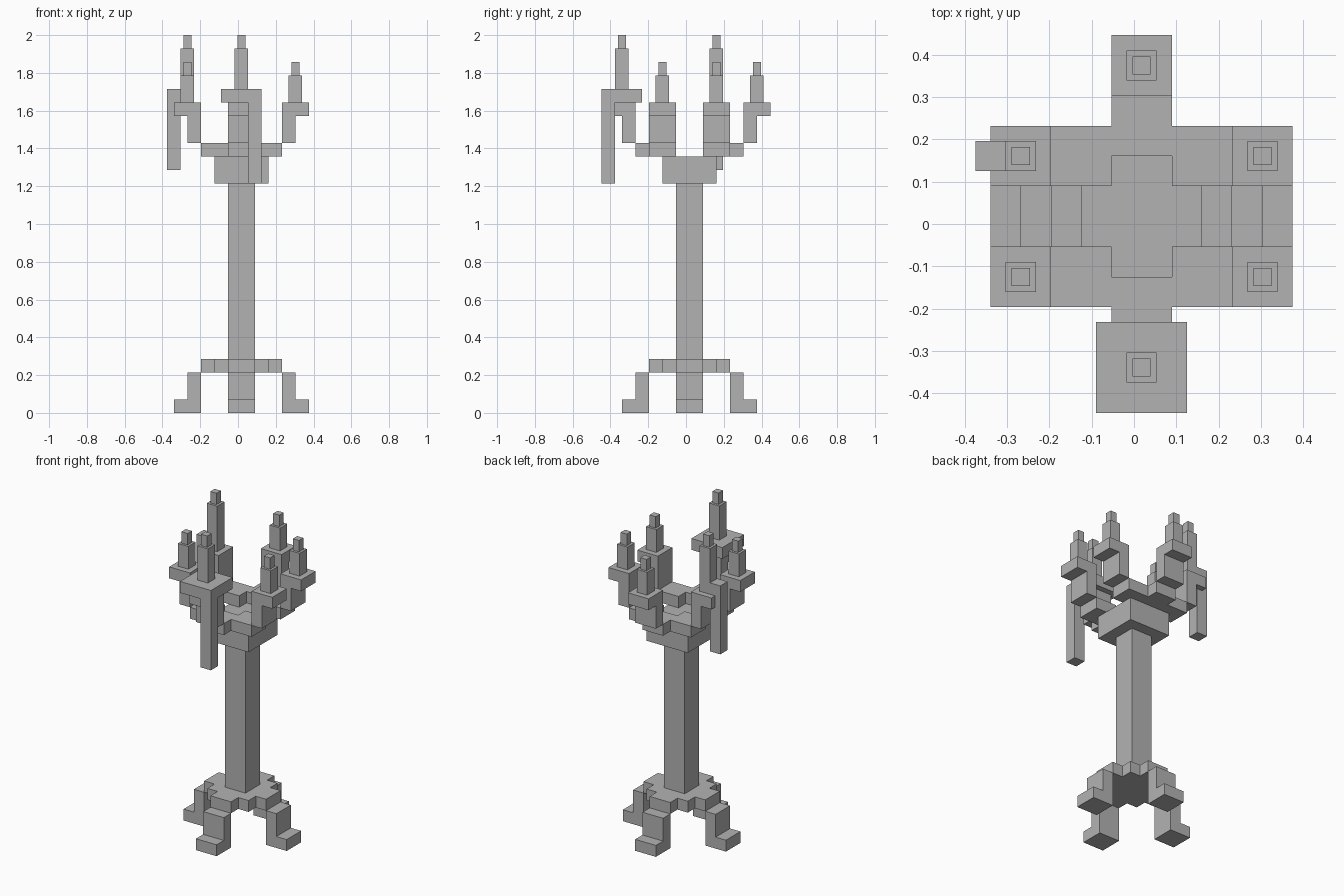
import bpy
import bmesh
from mathutils import Vector

if "Cube" in bpy.data.objects:
    bpy.data.objects.remove(bpy.data.objects["Cube"], do_unlink=True)

U = 1 / 14        # block size
OFFSET = 0.25     # stem axis offset in blocks, from the one-sided wax drips

metal = bpy.data.materials.new("plain grey")
metal.use_nodes = True
GREY = (0.45, 0.45, 0.45, 1)
metal.diffuse_color = GREY
metal.node_tree.nodes["Principled BSDF"].inputs["Base Color"].default_value = GREY


def blocks(name, boxes):
    """One object from boxes given as (x range, y range, z range) in blocks."""
    bm = bmesh.new()
    for ranges in boxes:
        lo = Vector([min(r) for r in ranges])
        hi = Vector([max(r) for r in ranges])
        mid, size = (lo + hi) / 2, hi - lo
        for v in bmesh.ops.create_cube(bm, size=1)["verts"]:
            v.co = Vector([(m + s * c) * U for m, s, c in zip(mid, size, v.co)])
    mesh = bpy.data.meshes.new(name)
    bm.to_mesh(mesh)
    bm.free()
    mesh.materials.append(metal)
    obj = bpy.data.objects.new(name, mesh)
    obj.location = (OFFSET * U, OFFSET * U, 0)
    bpy.context.collection.objects.link(obj)
    return obj


def around(x, half):
    return (x - half, x + half)


def candle(name, x, y, base, height):
    top = base + height
    blocks(name, [(around(x, 0.5), around(y, 0.5), (base, top))])
    blocks(name + "_wick", [(around(x, 0.3), around(y, 0.3), (top, top + 1))])


# Stepped base plate and stem
blocks("base_plate", [((-n, n), (n - 4, 4 - n), (3, 4)) for n in (1, 2, 3)])
blocks("stem", [((-1, 1), (-1, 1), (4, 17))])

# Four feet
for side, s in (("left", 1), ("right", -1)):
    blocks(side + "_foot", [((3 * s, 4 * s), (-1, 1), (0, 3)),
                            ((4 * s, 5 * s), (-1, 1), (0, 1))])
for side, s in (("back", 1), ("front", -1)):
    blocks(side + "_foot", [((-1, 1), (3 * s, 4 * s), (0, 3)),
                            ((-1, 1), (4 * s, 5 * s), (0, 1))])

# Cup on top of the stem
blocks("cup", [((-2, 2), (-2, 2), (17, 19))])

# Six arms with trays and candles
for end, t in (("back", 1), ("front", -1)):
    blocks(end + "_arm", [((-1, 1), (2 * t, 4 * t), (19, 20)),
                          ((-1, 1), (4 * t, 5 * t), (20, 22))])
    blocks(end + "_tray", [((-1, 1), (4 * t, 6 * t), (22, 23))])
    for side, s in (("left", 1), ("right", -1)):
        name = end + "_" + side
        depth = (t, 3 * t)
        blocks(name + "_arm", [((s, 3 * s), depth, (19, 20)),
                               ((3 * s, 4 * s), depth, (20, 22))])
        blocks(name + "_tray", [((3 * s, 5 * s), depth, (22, 23))])
        tall = end == "back" and side == "right"
        candle(name + "_candle", 4 * s, 2 * t, 23, 4 if tall else 2)
candle("back_candle", 0, 5, 23, 2)
candle("front_candle", 0, -5, 24, 3)

# Melted wax
blocks("front_wax_pool", [(around(0, 1.5), around(-5, 1.5), (23, 24))])
blocks("front_wax_drip", [(around(1, 0.5), around(-6, 0.5), (17, 23))])
blocks("back_right_wax_drip", [(around(-5, 0.5), around(2, 0.5), (18, 24))])
